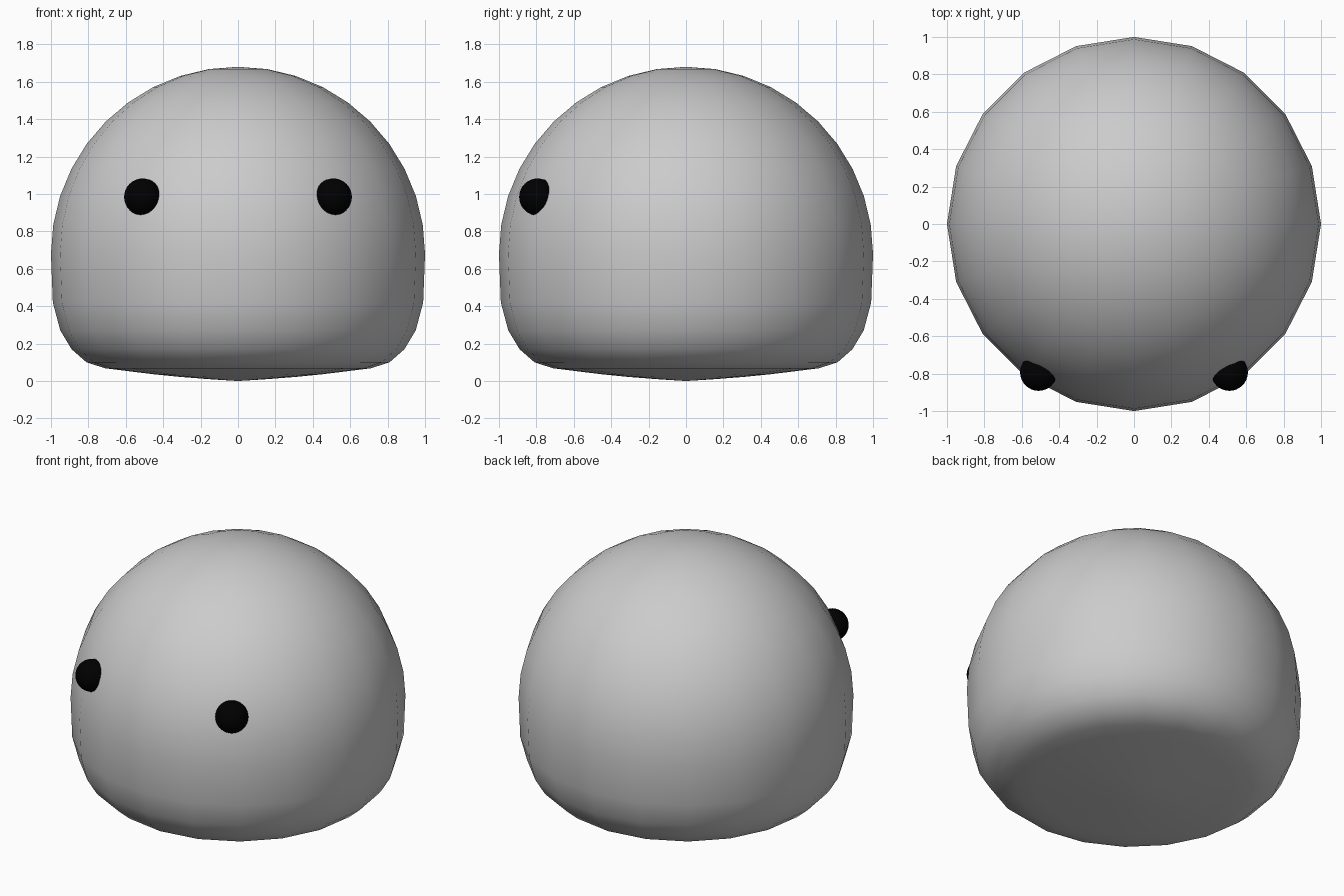
import bpy, bmesh, math

if "Cube" in bpy.data.objects:
    bpy.data.objects.remove(bpy.data.objects["Cube"])

# Body: 20-sided sphere whose lower half is squashed to a flat base
lower = [(0.99, 0.42), (0.95, 0.27), (0.89, 0.17), (0.81, 0.10), (0.71, 0.068),
         (0.59, 0.053), (0.45, 0.036), (0.31, 0.022), (0.156, 0.01)]
upper = [(math.cos(a), 0.68 + math.sin(a))
         for a in (math.radians(81 - 9 * i + 0) for i in range(10))]
profile = upper + lower
N = 20

bm = bmesh.new()
rings = []
for r, z in profile:
    rings.append([bm.verts.new((r * math.cos(2 * math.pi * k / N),
                                r * math.sin(2 * math.pi * k / N), z)) for k in range(N)])
top = bm.verts.new((0, 0, 1.68))
bottom = bm.verts.new((0, 0, 0))
for k in range(N):
    j = (k + 1) % N
    bm.faces.new((top, rings[0][k], rings[0][j]))
    bm.faces.new((bottom, rings[-1][j], rings[-1][k]))
    for a, b in zip(rings, rings[1:]):
        bm.faces.new((a[k], b[k], b[j], a[j]))
for f in bm.faces:
    f.smooth = True
bmesh.ops.recalc_face_normals(bm, faces=bm.faces)
mesh = bpy.data.meshes.new("body")
bm.to_mesh(mesh)
bm.free()
bpy.context.collection.objects.link(bpy.data.objects.new("body", mesh))

# Eyes: small black spheres half sunk into the front
black = bpy.data.materials.new("black")
black.diffuse_color = (0.0, 0.0, 0.0, 1)
black.use_nodes = True
black.node_tree.nodes["Principled BSDF"].inputs["Base Color"].default_value = black.diffuse_color
for name, side in (("left_eye", -1), ("right_eye", 1)):
    bpy.ops.mesh.primitive_uv_sphere_add(segments=32, ring_count=16, radius=0.099,
                                         location=(side * 0.51, -0.793, 0.984))
    eye = bpy.context.object
    eye.name = name
    eye.data.materials.append(black)
    bpy.ops.object.shade_smooth()
